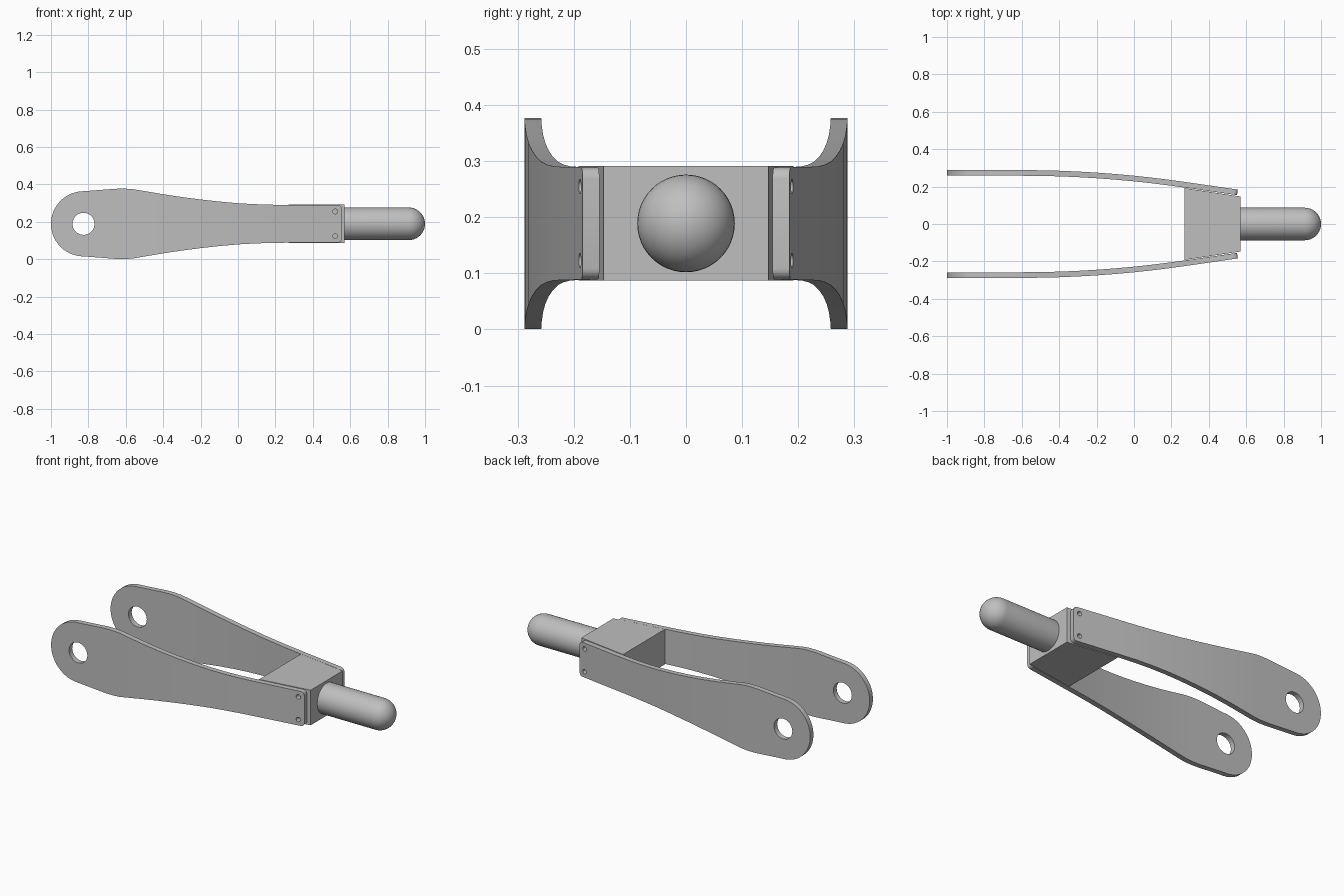
import bpy, bmesh, math
from mathutils import Matrix

if "Cube" in bpy.data.objects:
    bpy.data.objects.remove(bpy.data.objects["Cube"])

MID = 0.189          # height of the centre line
THICK = 0.03         # arm plate thickness

grey = bpy.data.materials.new("plain grey")
grey.diffuse_color = (0.52, 0.52, 0.52, 1)
grey.use_nodes = True
grey.node_tree.nodes["Principled BSDF"].inputs["Base Color"].default_value = grey.diffuse_color


def make(name, bm):
    bmesh.ops.recalc_face_normals(bm, faces=bm.faces)
    me = bpy.data.meshes.new(name)
    bm.to_mesh(me)
    bm.free()
    me.materials.append(grey)
    ob = bpy.data.objects.new(name, me)
    bpy.context.collection.objects.link(ob)
    return ob


def activate(ob):
    bpy.ops.object.select_all(action='DESELECT')
    ob.select_set(True)
    bpy.context.view_layer.objects.active = ob


def smooth(ob):
    activate(ob)
    bpy.ops.object.shade_smooth_by_angle(angle=math.radians(30))


def bend(x):
    """Outer face of the arm: flat, then an arc, then straight. Returns y and slope."""
    if x < -0.6:
        return 0.288, 0.0
    k = 0.083
    if x < 0.27:
        return 0.288 - k * (x + 0.6) ** 2, -2 * k * (x + 0.6)
    s = -2 * k * 0.87
    return 0.288 - k * 0.87 ** 2 + s * (x - 0.27), s


# Arm outline as (x, half height): round tip, swell, taper, rounded end
stations = []
for i in range(13):
    a = math.radians(4 + i * 6.8)
    stations.append((-0.826 - 0.174 * math.cos(a), 0.174 * math.sin(a)))
stations += [(-0.80, 0.176), (-0.66, 0.187), (-0.63, 0.188), (-0.60, 0.188), (-0.56, 0.185),
             (-0.50, 0.175), (-0.40, 0.158), (-0.30, 0.143), (-0.20, 0.130), (-0.10, 0.119),
             (0.0, 0.110), (0.09, 0.105), (0.18, 0.102), (0.27, 0.101), (0.40, 0.1005)]
for i in range(6):
    a = math.radians(i * 18)
    stations.append((0.535 + 0.02 * math.sin(a), 0.08 + 0.02 * math.cos(a)))


def arm(name, side):
    bm = bmesh.new()
    rings = []
    for x, h in stations:
        y, s = bend(x)
        n = math.hypot(1, s)
        xi, yi = x + THICK * s / n, y - THICK / n
        rings.append([bm.verts.new(c) for c in (
            (x, side * y, MID - h), (x, side * y, MID + h),
            (xi, side * yi, MID + h), (xi, side * yi, MID - h))])
    for r, q in zip(rings, rings[1:]):
        for j in range(4):
            k = (j + 1) % 4
            bm.faces.new((r[j], r[k], q[k], q[j]))
    bm.faces.new(rings[0])
    bm.faces.new(rings[-1])
    return make(name, bm)


# Cutter: axle hole and two screw holes, running through both arms
bm = bmesh.new()
for x, z, r, n in ((-0.826, MID, 0.059, 40), (0.52, MID + 0.066, 0.013, 20),
                   (0.52, MID - 0.066, 0.013, 20)):
    bmesh.ops.create_cone(bm, cap_ends=True, segments=n, radius1=r, radius2=r, depth=1,
                          matrix=Matrix.Translation((x, 0, z)) @ Matrix.Rotation(math.pi / 2, 4, 'X'))
cutter = make("hole_cutter", bm)
cutter.hide_render = True

# Two mirrored arms
for name, side in (("front_arm", -1), ("back_arm", 1)):
    ob = arm(name, side)
    mod = ob.modifiers.new("holes", 'BOOLEAN')
    mod.operation = 'DIFFERENCE'
    mod.solver = 'EXACT'
    mod.object = cutter
    activate(ob)
    bpy.ops.object.modifier_apply(modifier=mod.name)
    smooth(ob)
bpy.data.objects.remove(cutter)

# Tapered block joining the arms
bm = bmesh.new()
low = [bm.verts.new(c) for c in ((0.27, -0.192, 0.087), (0.57, -0.147, 0.087),
                                 (0.57, 0.147, 0.087), (0.27, 0.192, 0.087))]
face = bm.faces.new(low)
top = bmesh.ops.extrude_face_region(bm, geom=[face])
bmesh.ops.translate(bm, vec=(0, 0, 0.204),
                    verts=[v for v in top["geom"] if isinstance(v, bmesh.types.BMVert)])
make("joining_block", bm)

# Round-ended rod, turned about the x axis
R, SEG = 0.087, 48
profile = [(0.565, 0), (0.565, R)]
profile += [(1 - R + R * math.sin(math.radians(a)), R * math.cos(math.radians(a)))
            for a in range(0, 91, 9)]
bm = bmesh.new()
pts = [bm.verts.new((x, 0, MID + max(r, 0))) for x, r in profile]
edges = [bm.edges.new(p) for p in zip(pts, pts[1:])]
bmesh.ops.spin(bm, geom=pts + edges, cent=(0, 0, MID), axis=(1, 0, 0),
               angle=2 * math.pi, steps=SEG)
bmesh.ops.remove_doubles(bm, verts=bm.verts, dist=0.0005)
smooth(make("rod", bm))
